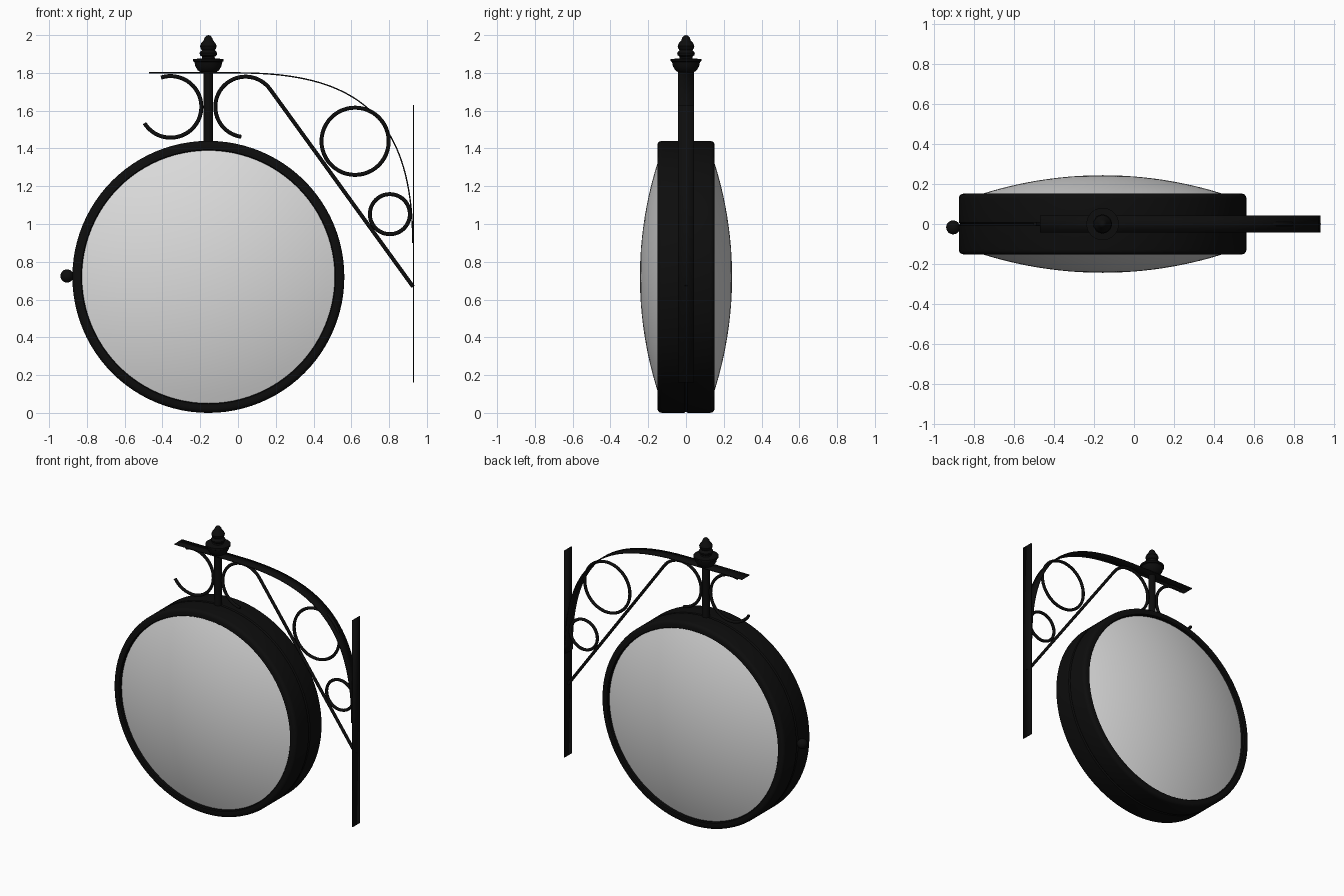
import bpy, bmesh, math
from mathutils import Vector

if "Cube" in bpy.data.objects:
    bpy.data.objects.remove(bpy.data.objects["Cube"])


def material(name, value):
    m = bpy.data.materials.new(name)
    m.diffuse_color = (value, value, value, 1)
    m.use_nodes = True
    m.node_tree.nodes["Principled BSDF"].inputs["Base Color"].default_value = m.diffuse_color
    return m


BLACK = material("black_iron", 0.004)
GLASS = material("pale_grey_glass", 0.72)
CX, CZ = -0.157, 0.72      # centre of the round case


def finish(obj, mat, angle=35):
    obj.data.materials.clear()
    obj.data.materials.append(mat)
    bpy.ops.object.select_all(action='DESELECT')
    obj.select_set(True)
    bpy.context.view_layer.objects.active = obj
    bpy.ops.object.shade_smooth_by_angle(angle=math.radians(angle))
    return obj


def mesh_object(name, bm, mat):
    bmesh.ops.remove_doubles(bm, verts=bm.verts, dist=1e-5)
    bmesh.ops.recalc_face_normals(bm, faces=bm.faces)
    me = bpy.data.meshes.new(name)
    bm.to_mesh(me)
    bm.free()
    obj = bpy.data.objects.new(name, me)
    bpy.context.collection.objects.link(obj)
    return finish(obj, mat)


def lathe(name, profile, mat, centre, axis='Z', steps=32, closed=False):
    """Spin (radius, height) points round an axis through centre."""
    bm = bmesh.new()
    pts = [Vector((r, 0, h)) if axis == 'Z' else Vector((r, h, 0)) for r, h in profile]
    vs = [bm.verts.new(p) for p in pts]
    edges = [bm.edges.new(p) for p in zip(vs, vs[1:])]
    if closed:
        edges.append(bm.edges.new((vs[-1], vs[0])))
    direction = (0, 0, 1) if axis == 'Z' else (0, 1, 0)
    bmesh.ops.spin(bm, geom=vs + edges, cent=(0, 0, 0), axis=direction,
                   angle=math.tau, steps=steps, use_merge=True)
    bmesh.ops.translate(bm, vec=centre, verts=bm.verts)
    return mesh_object(name, bm, mat)


def bar(name, points, cyclic=False, radius=0.0105):
    """Round iron bar along (x, z) points."""
    cu = bpy.data.curves.new(name, 'CURVE')
    cu.dimensions = '3D'
    cu.bevel_depth, cu.bevel_resolution, cu.use_fill_caps = radius, 2, True
    sp = cu.splines.new('POLY')
    sp.points.add(len(points) - 1)
    for p, (x, z) in zip(sp.points, points):
        p.co = (x, 0, z, 1)
    sp.use_cyclic_u = cyclic
    obj = bpy.data.objects.new(name, cu)
    bpy.context.collection.objects.link(obj)
    bpy.ops.object.select_all(action='DESELECT')
    obj.select_set(True)
    bpy.context.view_layer.objects.active = obj
    bpy.ops.object.convert(target='MESH')
    return finish(bpy.context.object, BLACK, 50)


def arc(cx, cz, r, a0, a1, n=40):
    angles = [math.radians(a0 + (a1 - a0) * i / n) for i in range(n + 1)]
    return [(cx + r * math.cos(a), cz + r * math.sin(a)) for a in angles]


def strap(name, points, half_width=0.042, thickness=0.007):
    """Flat iron strip along (x, z) points."""
    bm = bmesh.new()
    rows = [[bm.verts.new((x, y, z)) for y in (-half_width, half_width)] for x, z in points]
    for a, b in zip(rows, rows[1:]):
        bm.faces.new((a[0], a[1], b[1], b[0]))
    obj = mesh_object(name, bm, BLACK)
    mod = obj.modifiers.new("thickness", 'SOLIDIFY')
    mod.thickness, mod.offset = thickness, 0
    return obj


# Round case: two mirrored half shells meeting at a seam, each with a domed glass
rim = [(0.669, 0.0), (0.669, 0.145), (0.674, 0.152), (0.697, 0.152), (0.710, 0.148),
       (0.717, 0.140), (0.72, 0.128), (0.72, 0.008), (0.713, 0.0)]
R = 2.0
dome = []
for i in range(17):
    r = 0.669 * i / 16
    dome.append((r, 0.244 - R + math.sqrt(R * R - r * r)))
for side, s in (("front", -1), ("back", 1)):
    lathe(side + "_case_rim", [(r, s * y) for r, y in rim], BLACK,
          (CX, 0, CZ), 'Y', 96, closed=True)
    lathe(side + "_glass", [(r, s * y) for r, y in dome], GLASS, (CX, 0, CZ), 'Y', 96)

# Side knob
knob = [(0.035 * math.sin(math.pi * i / 12), -0.035 * math.cos(math.pi * i / 12))
        for i in range(13)]
lathe("side_knob", knob, BLACK, (-0.905, -0.017, CZ + 0.005), steps=24)

# Hanging post and finial
lathe("hanging_post", [(0, 1.42), (0.025, 1.42), (0.025, 1.82), (0, 1.82)],
      BLACK, (CX, 0, 0), steps=24)
finial = [(0, 1.80), (0.036, 1.80), (0.056, 1.813), (0.069, 1.835), (0.074, 1.858),
          (0.081, 1.862), (0.081, 1.874), (0.035, 1.876), (0.033, 1.885), (0.044, 1.893),
          (0.047, 1.905), (0.040, 1.915), (0.034, 1.920), (0.041, 1.930), (0.044, 1.942),
          (0.038, 1.957), (0.025, 1.972), (0.021, 1.985), (0.012, 1.996), (0, 2.0)]
lathe("finial", finial, BLACK, (CX, 0, 0), steps=32)

# Scrolls, diagonal brace and rings
bar("left_scroll", arc(-0.357, 1.62, 0.163, 108, -148))
bar("right_scroll_and_brace", arc(0.04, 1.62, 0.16, 262, 36) + [(0.927, 0.668)])
bar("large_ring", arc(0.62, 1.438, 0.178, 0, 352.5, 47), True)
bar("small_ring", arc(0.804, 1.052, 0.106, 0, 352.5, 47), True)

# Top strap: straight run, then a sweep down to the wall plate
p = [Vector(v) for v in ((0.0, 1.80), (0.6, 1.80), (0.925, 1.6), (0.925, 0.9))]
sweep = [(-0.47, 1.80)]
for i in range(41):
    t = i / 40
    u = 1 - t
    sweep.append(tuple(u**3 * p[0] + 3*u*u*t * p[1] + 3*u*t*t * p[2] + t**3 * p[3]))
strap("top_strap", sweep)
strap("wall_plate", [(0.929, 0.16), (0.929, 1.63)])
